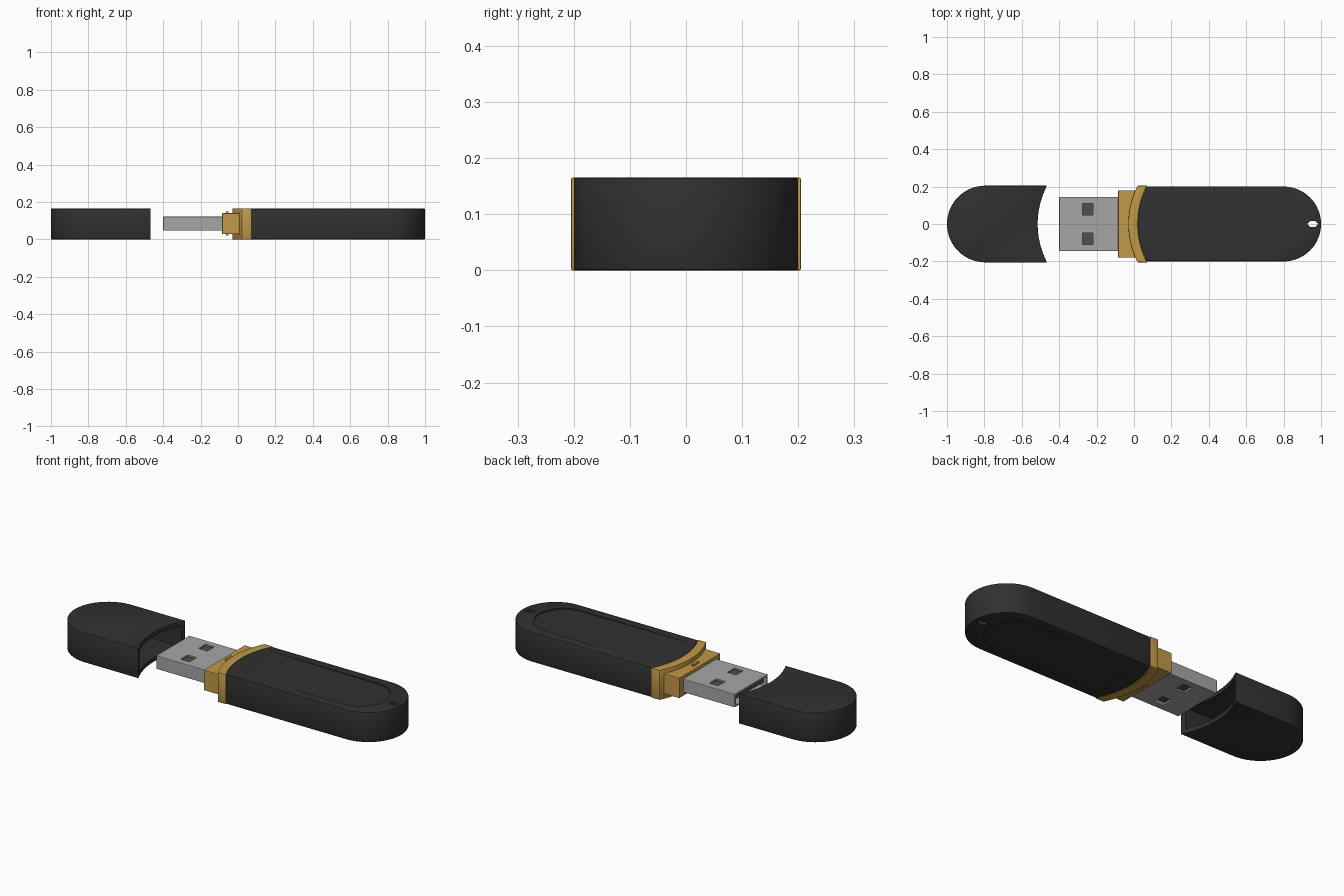
import bpy, bmesh, math

if "Cube" in bpy.data.objects:
    bpy.data.objects.remove(bpy.data.objects["Cube"])

H = 0.165          # overall thickness
R = 0.445          # radius of the curved seam


def material(name, rgb):
    m = bpy.data.materials.new(name)
    m.diffuse_color = (*rgb, 1)
    m.use_nodes = True
    m.node_tree.nodes["Principled BSDF"].inputs["Base Color"].default_value = m.diffuse_color
    return m


BLACK = material("black_plastic", (0.03, 0.03, 0.03))
GOLD = material("gold_plastic", (0.53, 0.32, 0.065))
METAL = material("steel", (0.38, 0.38, 0.38))
DARK = material("dark_grey", (0.08, 0.08, 0.08))


def seam(x_edge, w, n=24):
    """Arc bulging towards -x, running from y=+w to y=-w."""
    base = math.sqrt(R * R - 0.205 ** 2)
    ys = [w - 2 * w * i / n for i in range(n + 1)]
    return [(x_edge - (math.sqrt(R * R - y * y) - base), y) for y in ys]


def round_end(cx, r, side, n=32):
    """Half circle from y=-r to y=+r, bulging to side*x."""
    return [(cx + side * r * math.cos(a), r * math.sin(a))
            for a in (-math.pi / 2 + math.pi * i / n for i in range(n + 1))]


def prism(name, pts, z0, z1, mat=None, bevel=0):
    bm = bmesh.new()
    f = bm.faces.new([bm.verts.new((x, y, z0)) for x, y in pts])
    ext = bmesh.ops.extrude_face_region(bm, geom=[f])["geom"]
    bmesh.ops.translate(bm, vec=(0, 0, z1 - z0),
                        verts=[v for v in ext if isinstance(v, bmesh.types.BMVert)])
    bmesh.ops.recalc_face_normals(bm, faces=bm.faces)
    me = bpy.data.meshes.new(name)
    bm.to_mesh(me)
    bm.free()
    ob = bpy.data.objects.new(name, me)
    bpy.context.collection.objects.link(ob)
    if mat:
        me.materials.append(mat)
    if bevel:
        b = ob.modifiers.new("bevel", 'BEVEL')
        b.width, b.segments, b.limit_method = bevel, 2, 'ANGLE'
        b.angle_limit = math.radians(40)
        apply(ob, b)
    return ob


def apply(ob, mod):
    bpy.context.view_layer.objects.active = ob
    bpy.ops.object.modifier_apply(modifier=mod.name)


def box(name, x0, x1, y0, y1, z0, z1, mat=None, bevel=0):
    return prism(name, [(x0, y0), (x1, y0), (x1, y1), (x0, y1)], z0, z1, mat, bevel)


def cut(ob, cutter):
    m = ob.modifiers.new("cut", 'BOOLEAN')
    m.operation, m.solver, m.object = 'DIFFERENCE', 'EXACT', cutter
    apply(ob, m)
    bpy.data.objects.remove(cutter)


def smooth(ob):
    bpy.ops.object.select_all(action='DESELECT')
    ob.select_set(True)
    bpy.context.view_layer.objects.active = ob
    bpy.ops.object.shade_smooth_by_angle(angle=math.radians(30))


# Cap: rounded hollow shell with a concave mouth
cap = prism("cap", seam(-0.465, 0.205) + round_end(-0.795, 0.205, -1), 0, H, BLACK, 0.004)
cut(cap, prism("cap_cavity", [(-0.4, 0.183), (-0.4, -0.183)] + round_end(-0.795, 0.183, -1),
               0.024, H - 0.024))

# Body: convex seam, rounded tail
body = prism("body", seam(0.07, 0.2) + round_end(0.8, 0.2, 1), 0, H, BLACK, 0.004)

# Shallow panels on both faces, deepening towards the tail
panel = [(0.1, 0.15), (0.1, -0.15)] + round_end(0.75, 0.15, 1)
for top in (True, False):
    c = prism("panel_cutter", panel, H if top else -0.05, H + 0.05 if top else 0)
    for v in c.data.vertices:
        d = 0.0005 + 0.006 * (v.co.x - 0.1) / 0.8
        if top and v.co.z < H + 0.01:
            v.co.z -= d
        elif not top and v.co.z > -0.01:
            v.co.z += d
    cut(body, c)

# Lanyard hole
cut(body, prism("lanyard_cutter", [(0.925, 0), (0.94, -0.015), (0.97, -0.015),
                                   (0.985, 0), (0.97, 0.015), (0.94, 0.015)], -0.1, 0.3))

# Gold collar and plug block
collar = prism("collar", seam(0.02, 0.205) + seam(0.07, 0.205)[::-1], 0, H, GOLD, 0.003)
block = box("plug_block", -0.085, 0.03, -0.18, 0.18, 0.028, 0.14, GOLD, 0.003)
for name, z in (("upper_catch", 0.135), ("lower_catch", 0.02)):
    box(name, -0.063, -0.05, -0.025, 0.025, z, z + 0.013, GOLD)

# Metal connector shell, open at the tip, with paired windows top and bottom
shell = box("connector_shell", -0.4, -0.07, -0.145, 0.145, 0.048, 0.122, METAL, 0.003)
cut(shell, box("shell_cavity", -0.45, -0.09, -0.135, 0.135, 0.057, 0.113))
for s in (-1, 1):
    y0, y1 = sorted((s * 0.047, s * 0.11))
    cut(shell, box("window_cutter", -0.275, -0.22, y0, y1, 0, 0.2))

# Contact tongue inside the connector
box("contact_tongue", -0.385, -0.08, -0.13, 0.13, 0.08, 0.105, DARK)

for ob in (cap, body, collar):
    smooth(ob)
